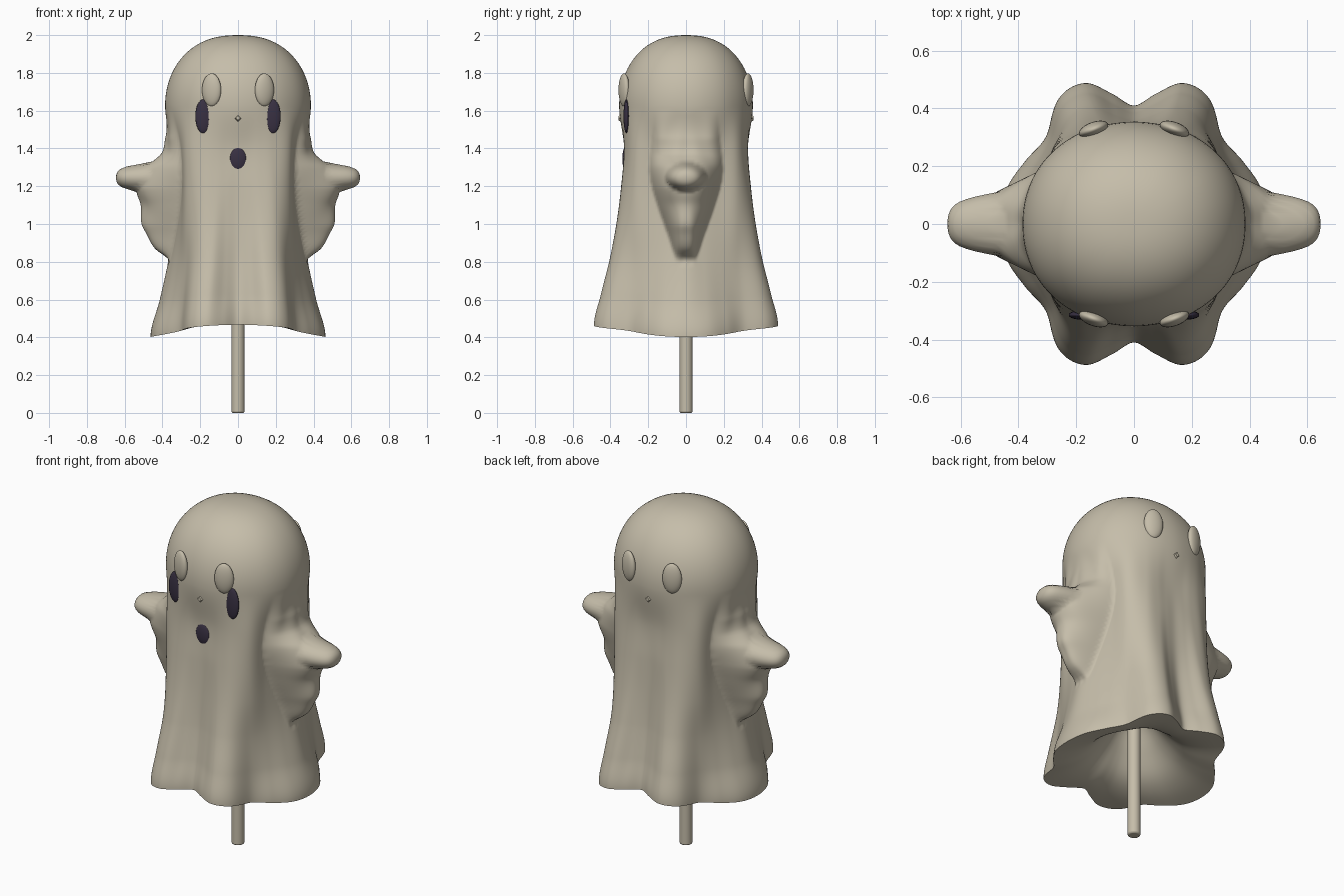
import bpy, math

if "Cube" in bpy.data.objects:
    bpy.data.objects.remove(bpy.data.objects["Cube"])

def spline(xs, ys, x):
    """Smooth curve through the points, flat at both ends."""
    if x <= xs[0]: return ys[0]
    if x >= xs[-1]: return ys[-1]
    k = max(i for i in range(len(xs) - 1) if xs[i] <= x)
    def slope(i):
        if i in (0, len(xs) - 1): return 0.0
        return (ys[i + 1] - ys[i - 1]) / (xs[i + 1] - xs[i - 1])
    h = xs[k + 1] - xs[k]
    t = (x - xs[k]) / h
    return ((2*t**3 - 3*t**2 + 1) * ys[k] + (t**3 - 2*t**2 + t) * h * slope(k)
            + (3*t**2 - 2*t**3) * ys[k + 1] + (t**3 - t**2) * h * slope(k + 1))

def coloured(name, rgb):
    mat = bpy.data.materials.new(name)
    mat.diffuse_color = (*rgb, 1)
    mat.use_nodes = True
    mat.node_tree.nodes["Principled BSDF"].inputs["Base Color"].default_value = mat.diffuse_color
    return mat

cloth = coloured("cloth", (0.56, 0.51, 0.40))
dark = coloured("dark", (0.04, 0.03, 0.055))

# Sheet cross-sections: radius by angle from front (0) to side (90), per height
ANGLES = [0, 10, 19, 30, 45, 60, 75, 90]
HEIGHTS = [0.41, 0.6, 0.8, 1.0, 1.2, 1.4, 1.63]
RADII = [
    [.41, .46, .516, .51, .43, .435, .458, .463],
    [.385, .42, .477, .478, .41, .395, .405, .415],
    [.36, .385, .43, .437, .39, .365, .362, .37],
    [.345, .36, .39, .407, .388, .352, .338, .34],
    [.335, .345, .363, .384, .385, .345, .328, .33],
    [.327, .332, .347, .367, .383, .355, .345, .35],
    [.354, .355, .359, .366, .375, .383, .386, .386],
]

# Draped sleeve: reach in x and half width in y by height; rounded hand bump
SLEEVE_Z = [.78, .82, .87, .95, 1.0, 1.1, 1.16, 1.2, 1.3, 1.34, 1.38, 1.46, 1.6]
SLEEVE_X = [.35, .375, .44, .485, .51, .515, .535, .54, .49, .44, .40, .385, .38]
WIDTH_Z = [.78, .9, 1.0, 1.1, 1.2, 1.3, 1.45, 1.6]
WIDTH_Y = [.05, .08, .115, .15, .18, .195, .18, .17]
HAND_D = [0, .5, .8, 1.0, 1.15, 1.45]
HAND_X = [.646, .636, .606, .55, .48, .36]

def push_arm(x, y, z):
    ax = abs(x)
    if not 0.78 < z < 1.6 or ax < 0.15:
        return x
    u = abs(y) / spline(WIDTH_Z, WIDTH_Y, z)
    if u < 1:
        fade = min(1, (1.6 - z) / 0.15)
        ripple = 0.012 * math.sin(38 * abs(y) + 14 * z) * u
        ax += (max(0, spline(SLEEVE_Z, SLEEVE_X, z) - ax) + ripple) * (1 - u ** 2.5) * fade
    d = math.hypot(y / 0.095, (z - 1.245) / 0.068)
    if d < 1.45:
        ax = max(ax, spline(HAND_D, HAND_X, d))
    return math.copysign(ax, x)

# Sheet body: hollow with a thick rounded lip below, stacked rings, domed crown
N, ROWS, DOME, UNDER = 240, 90, 20, 24
profiles = [(0.41, RADII[0], i / UNDER) for i in range(1, UNDER)]
for i in range(ROWS + 1):
    v = 0.41 + 1.22 * i / ROWS
    ring = [spline(HEIGHTS, [row[k] for row in RADII], v) for k in range(len(ANGLES))]
    profiles.append((v, ring, 1.0))
for i in range(1, DOME):
    a = math.pi / 2 * i / DOME
    profiles.append((1.63 + 0.37 * math.sin(a), RADII[-1], math.cos(a) ** 0.85))

verts, faces = [], []
for v, ring, scale in profiles:
    fade = max(0, 1 - (v - 0.41) / 0.4)
    for j in range(N):
        phi = 2 * math.pi * j / N
        quarter = math.degrees(math.atan2(abs(math.sin(phi)), abs(math.cos(phi))))
        r = spline(ANGLES, ring, quarter) * scale
        z = v + (0.065 * math.cos(phi) ** 2 - 0.008) * fade
        if v == 0.41:
            z += (0.47 - z) * (1 - scale ** 2)
            z += spline([0, .15, .35, .55, .75, 1], [.27, .25, .14, .05, .01, 0], scale)
            r += (0.45 * scale - r) * (1 - scale ** 3)
        x, y = r * math.sin(phi), -r * math.cos(phi)
        verts.append((push_arm(x, y, z) if v > 0.41 else x, y, z))
for i in range(len(profiles) - 1):
    for j in range(N):
        k = (j + 1) % N
        faces.append((i*N + j, i*N + k, (i+1)*N + k, (i+1)*N + j))
last, top = (len(profiles) - 1) * N, len(verts)
verts += [(0, 0, 2.0), (0, 0, 0.74)]
for j in range(N):
    k = (j + 1) % N
    faces += [(last + j, last + k, top), (k, j, top + 1)]
mesh = bpy.data.meshes.new("draped_sheet")
mesh.from_pydata(verts, [], faces)
mesh.materials.append(cloth)
sheet = bpy.data.objects.new("draped_sheet", mesh)
bpy.context.collection.objects.link(sheet)
bpy.context.view_layer.objects.active = sheet
sheet.select_set(True)
bpy.ops.object.shade_smooth_by_angle(angle=math.radians(80))

# Support stick
bpy.ops.mesh.primitive_cylinder_add(vertices=16, radius=0.035, depth=0.8, location=(0, 0, 0.4))
stick = bpy.context.object
stick.name = "stick"
stick.data.materials.append(cloth)
bevel = stick.modifiers.new("soft_ends", 'BEVEL')
bevel.width, bevel.segments = 0.008, 2
bpy.ops.object.shade_smooth_by_angle()

def oval(name, loc, size, yaw, material):
    bpy.ops.mesh.primitive_uv_sphere_add(segments=32, ring_count=16, location=loc,
                                         rotation=(0, 0, yaw))
    ob = bpy.context.object
    ob.name, ob.scale = name, size
    bpy.ops.object.shade_smooth()
    ob.data.materials.append(material)

# Pale bulging eyes and small pinch, on front and back
for face, fy in (("front", -1), ("back", 1)):
    for side, sx in (("left", -1), ("right", 1)):
        oval(f"{face}_{side}_bulge", (sx * 0.14, fy * 0.328, 1.71),
             (0.053, 0.025, 0.087), -fy * sx * 0.35, cloth)
    bpy.ops.mesh.primitive_cone_add(vertices=4, radius1=0.03, radius2=0.012, depth=0.03,
                                    location=(0, fy * 0.342, 1.56),
                                    rotation=(-fy * math.pi / 2, 0, 0))
    bpy.context.object.name = f"{face}_pinch"
    bpy.context.object.data.materials.append(cloth)

# Dark eye patches and mouth
for side, sx in (("left", -1), ("right", 1)):
    oval(f"{side}_dark_eye", (sx * 0.183, -0.315, 1.57), (0.043, 0.016, 0.09), 0, dark)
oval("mouth", (0, -0.321, 1.345), (0.046, 0.016, 0.062), 0, dark)
